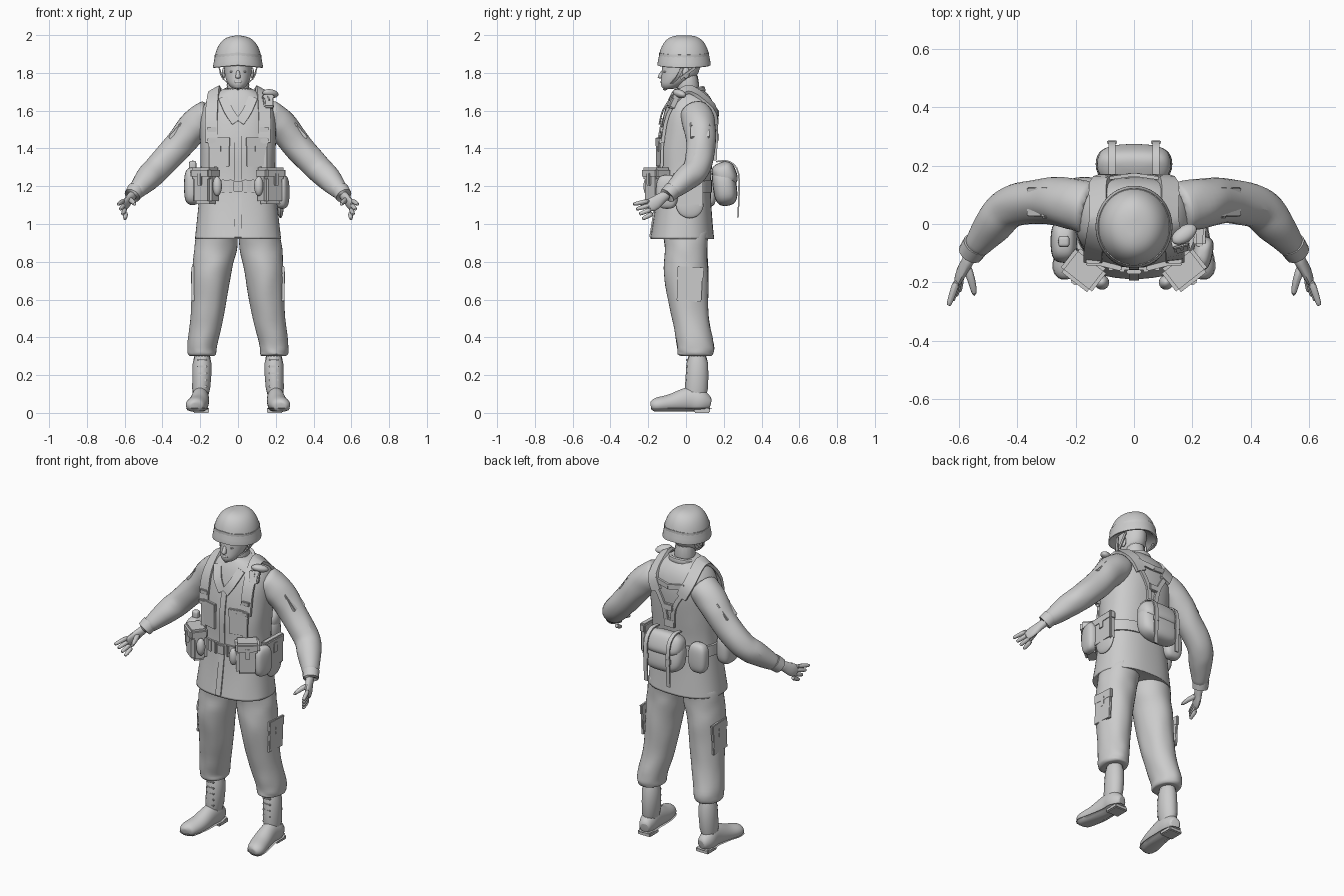
import bpy, bmesh, math, random
from mathutils import Vector, Euler

random.seed(4)
if "Cube" in bpy.data.objects:
    bpy.data.objects.remove(bpy.data.objects["Cube"])

grey = bpy.data.materials.new("plain grey")
grey.use_nodes = True
colour = (.6, .6, .6, 1)
grey.diffuse_color = colour
grey.node_tree.nodes["Principled BSDF"].inputs["Base Color"].default_value = colour
parts = []
ALONG_X, ALONG_Y, ALONG_Z = Vector((1, 0, 0)), Vector((0, 1, 0)), Vector((0, 0, 1))


def finish(name, bm, levels=0):
    bmesh.ops.recalc_face_normals(bm, faces=bm.faces)
    mesh = bpy.data.meshes.new(name)
    bm.to_mesh(mesh)
    bm.free()
    mesh.materials.append(grey)
    part = bpy.data.objects.new(name, mesh)
    bpy.context.collection.objects.link(part)
    if levels:
        smooth = part.modifiers.new("smooth", "SUBSURF")
        smooth.levels = smooth.render_levels = levels
    parts.append(part)
    return part


def place(part, loc, rot):
    part.location = loc
    part.rotation_euler = [math.radians(angle) for angle in rot]


def full(ring):
    """Complete a ring (x, y, z, radius) to (x, y, z, radius, radius)."""
    return tuple(ring) if len(ring) != 4 else (*ring, ring[-1])


def spline(keys, steps=3):
    """Resample key rings or points along a smooth curve."""
    keys = [full(key) for key in keys]
    padded = [keys[0], *keys, keys[-1]]
    result = []
    for before, start, end, after in zip(padded, padded[1:], padded[2:], padded[3:]):
        for step in range(steps):
            t = step / steps
            result.append(tuple(
                b + t * ((c - a) / 2 + t * (a - 2.5 * b + 2 * c - d / 2 + t * (1.5 * (b - c) + (d - a) / 2)))
                for a, b, c, d in zip(before, start, end, after)))
    return result + [keys[-1]]


def loft(name, rings, sides=16, power=2, across=None, jitter=0, levels=1, tilt=0, dip=0,
         floor=-9, ceiling=9, phase=0):
    """Skin level rings, or rings square to the path when across is given."""
    rings = [full(ring) for ring in rings]
    bm, loops = bmesh.new(), []
    for i, (x, y, z, rx, ry) in enumerate(rings):
        u, v, centre = ALONG_X, ALONG_Y, Vector((x, y, z))
        if across:
            ahead, behind = rings[min(i + 1, len(rings) - 1)], rings[max(i - 1, 0)]
            tangent = (Vector(ahead[:3]) - Vector(behind[:3])).normalized()
            u = (across - tangent * across.dot(tangent)).normalized()
            v = tangent.cross(u)
        loop = []
        for k in range(sides):
            angle = math.tau * k / sides + phase
            c, s = math.cos(angle), math.sin(angle)
            fold = 1 + random.uniform(-jitter, jitter)
            p = centre + u * math.copysign(abs(c) ** (2 / power), c) * rx * fold \
                + v * math.copysign(abs(s) ** (2 / power), s) * ry * fold
            p.z += tilt * (p.y - y) - dip * rx * abs(c)
            p.z = min(max(p.z, floor), ceiling)
            loop.append(bm.verts.new(p))
        loops.append(loop)
    for low, high in zip(loops, loops[1:]):
        for k in range(sides):
            n = (k + 1) % sides
            bm.faces.new((low[k], low[n], high[n], high[k]))
    bm.faces.new(loops[0])
    bm.faces.new(loops[-1])
    return finish(name, bm, levels)


def hoop(name, ring, height, grow=1, **options):
    x, y, z, rx, ry = full(ring)
    outline = ((-1, .9), (-1, 1), (1, 1), (1, .9))
    loft(name, [(x, y, z + side * height / 2, rx * grow * f, ry * grow * f) for side, f in outline],
         levels=0, **options)


def pillow(name, loc, size, rot=(0, 0, 0), power=2):
    """Rounded body; size holds its half extents."""
    rings = []
    for i in range(-5, 6):
        c, s = math.cos(i * .3), math.sin(i * .3)
        r = c ** (2 / power)
        rings.append((0, 0, math.copysign(abs(s) ** (2 / power), s) * size[2], size[0] * r, size[1] * r))
    place(loft(name, rings, power=power), loc, rot)


def box(name, loc, size, rot=(0, 0, 0)):
    bm = bmesh.new()
    bmesh.ops.create_cube(bm, size=1)
    bmesh.ops.scale(bm, vec=size, verts=bm.verts)
    bmesh.ops.bevel(bm, geom=bm.edges[:], offset=min(size) / 5, segments=2, affect='EDGES')
    place(finish(name, bm), loc, rot)


def pouch(name, loc, size, rot=(0, 0, 0)):
    """Box with a lid and a clip on its outer (-y) face."""
    width, depth, height = size
    turn = Euler([math.radians(angle) for angle in rot]).to_matrix()
    local = lambda y, z: Vector(loc) + turn @ Vector((0, y, z))
    box(name, loc, size, rot)
    box(name + "_lid", local(-depth * .05, height * .36), (width * 1.08, depth * 1.15, height * .32), rot)
    box(name + "_clip", local(-depth * .6, height * .2), (width / 5, depth / 5, height * .35), rot)


def strap(name, points, width, across=ALONG_X, thick=.012):
    points = spline(points) if len(points) > 2 else points
    loft(name, [(*p, width / 2, thick / 2) for p in points], sides=4, power=60,
         across=across, levels=0, phase=math.pi / 4)


# Jacket body with an open square hem
SQUARISH = 2.4
torso = spline([(0, -.02, .92, .23, .17), (0, -.01, 1.2, .2, .14), (0, 0, 1.4, .2, .15), (0, .02, 1.58, .2, .14),
                (0, .02, 1.67, .15, .11), (0, .01, 1.72, .07)])
hem = torso[0]
loft("jacket", [(0, hem[1], .93, .2, .14), hem, hem, *torso[1:]], sides=28, power=SQUARISH, jitter=.01)


def at(z):
    """Jacket ring at a height."""
    for low, high in zip(torso, torso[1:]):
        if low[2] <= z <= high[2]:
            f = (z - low[2]) / (high[2] - low[2])
            return [a + (b - a) * f for a, b in zip(low, high)]


FRONT, BACK = -1, 1


def on(x, z, side=FRONT, lift=.01):
    """Point on the jacket surface."""
    _, y, _, rx, ry = at(z)
    f = min(abs(x) / rx, .97)
    return (x, y + side * (ry * (1 - f ** SQUARISH) ** (1 / SQUARISH) + lift), z)


WAIST = 1.2
strap("front_placket", [on(0, z, lift=.002) for z in (.93, 1.1, WAIST, 1.4, 1.56)], .035, thick=.008)
hoop("belt", at(WAIST), .065, 1.06, sides=28, power=SQUARISH)
for x in (-.08, -.04, .04, .08):
    box("belt_loop", on(x, WAIST), (.016, .012, .07))
box("belt_buckle", on(0, WAIST, lift=.014), (.05, .014, .055))

# Neck, collar and head
loft("neck", [(0, .01, 1.64, .065), (0, .01, 1.83, .065)])
hoop("undershirt_collar", (0, .01, 1.68, .075), .04, tilt=.3)
loft("collar", [(0, .01, z, r) for z, r in ((1.65, .11), (1.71, .09), (1.71, .07), (1.67, .06))], tilt=.3)
loft("head", spline([(0, -.09, 1.715, .025, .03), (0, -.07, 1.74, .052, .065), (0, -.03, 1.8, .073, .1),
                     (0, -.02, 1.92, .07, .1)]), sides=20)
loft("nose", [(0, -.135, 1.77, .016), (0, -.135, 1.78, .014, .018), (0, -.12, 1.82, .008)], sides=10)
pillow("lips", (0, -.124, 1.752), (.025, .012, .009))
pillow("chin", (0, -.112, 1.73), (.026, .018, .014))

# Helmet with flared rim
dome = [(.13 * math.cos(a) ** .6, 1.84 + .16 * math.sin(a)) for a in (i * .19 for i in range(1, 9))]
loft("helmet", [(0, -.01, z, r, r * 1.07) for r, z in [(.1, 1.88), (.12, 1.84), (.137, 1.835), *dome]],
     sides=28, dip=.1)
hoop("helmet_band", (0, -.01, 1.9, .124, .133), .016, sides=28, dip=.1)

for s in (-1, 1):
    def flip(rings):
        return [(s * ring[0], *ring[1:]) for ring in rings]

    # Face sides
    pillow("eye", (s * .03, -.108, 1.806), (.015, .012, .006))
    pillow("ear", (s * .075, 0, 1.8), (.01, .02, .03))
    strap("chin_strap", flip([(.1, -.02, 1.83), (.08, -.05, 1.77), (0, -.115, 1.71)]), .016, ALONG_Y, .006)
    strap("rear_chin_strap", flip([(.1, .05, 1.83), (.08, -.03, 1.77)]), .014, ALONG_Y, .006)
    strap("lapel", [(s * .08, -.08, 1.67), on(s * .05, 1.6), on(s * .01, 1.54)], .05, thick=.008)

    # Sleeve, cuff and sleeve pocket
    arm = spline([(.14, .05, 1.58, .09), (.22, .07, 1.53, .09), (.3, .08, 1.43, .08), (.42, .06, 1.3, .075),
                  (.48, 0, 1.24, .068), (.55, -.09, 1.16, .042)])
    loft("sleeve", flip(arm), sides=14, across=ALONG_Y, jitter=.06)
    loft("cuff", flip([(.54, -.07, 1.18, .047), (.56, -.1, 1.15, .044), (.56, -.1, 1.15, .03)]),
         across=ALONG_Y, levels=0)
    pouch("sleeve_pocket", (s * .325, .075, 1.495), (.1, .02, .11), (-42, 0, s * 90))

    # Hand
    loft("palm", flip([(.55, -.09, 1.16, .028), (.57, -.13, 1.14, .02, .028), (.59, -.16, 1.11, .02, .04),
                       (.61, -.21, 1.09, .012, .038)]), sides=12, across=ALONG_X)
    for i in range(4):
        knuckle = Vector((.605, -.19, 1.124)) + i * Vector((-.004, .006, -.022))
        reach = Vector((.03, -.09, -.02)) + i * Vector((-.008, .01, -.004))
        loft("finger", flip([(*(knuckle + reach * f), .014 * (1 - f ** 4 * .4)) for f in (0, .5, .9, 1)]),
             sides=8, across=ALONG_X)
    loft("thumb", flip([(.58, -.13, 1.13, .02), (.555, -.19, 1.12, .015), (.545, -.25, 1.1, .01)]),
         sides=8, across=ALONG_X)

    # Trouser leg, bloused over the boot
    leg = spline([(.11, 0, .98, .11, .13), (.12, 0, .87, .115), (.14, 0, .74, .105, .12), (.16, .02, .52, .09, .1),
                  (.19, .05, .36, .08, .1), (.19, .05, .31, .075, .095), (.19, .055, .3, .06, .07)])
    loft("trouser_leg", flip(leg), sides=18, jitter=.045)
    pouch("thigh_pocket", (s * .238, .02, .68), (.13, .015, .18), (0, s * 3, s * 90))

    # Boot
    loft("boot_shaft", flip([(.19, .06, .33, .053, .06), (.19, .06, .2, .052, .06), (.2, .05, .05, .048, .07)]))
    foot = spline([(.19, .13, .05, .03), (.2, .08, .06, .048, .065), (.2, .02, .07, .048, .07),
                   (.21, -.08, .05, .055, .05), (.23, -.16, .04, .05, .04), (.23, -.185, .035, .02)])
    loft("boot_foot", flip(foot), across=ALONG_X, floor=.015)
    loft("boot_sole", flip([(x, y, z, rx * 1.02, ry) for x, y, z, rx, ry in foot]), across=ALONG_X,
         floor=.008, ceiling=.025, levels=0)
    box("boot_heel", (s * .195, .085, .0125), (.085, .085, .025))
    for i in range(5):
        box("boot_lace", (s * .19, .005, .28 - .035 * i), (.05, .012, .01))

    # Load-bearing straps; the pads lean with the shoulders
    x = s * .14
    strap("front_strap", [on(x, z) for z in (WAIST, 1.35, 1.46)], .03)
    strap("shoulder_pad", [on(x, 1.43), on(x, 1.58), (s * .13, -.04, 1.68), (s * .12, .03, 1.71),
                           on(s * .12, 1.62, BACK), on(x * .6, 1.54, BACK)],
          .065, Vector((1, 0, -s * .6)), .018)
    strap("back_strap", [on(x * .7, 1.57, BACK), on(x / 4, 1.46, BACK), on(x / 7, 1.34, BACK)], .026)
    strap("back_web", [on(x * .7, 1.6, BACK), on(0, 1.585, BACK)], .03, ALONG_Z)
    for z in (1.44, 1.5):
        box("strap_buckle", on(x, z, lift=.02), (.05, .016, .026))
    pouch("chest_pocket", on(s * .1, 1.38, lift=0), (.11, .015, .15), (0, 0, s * 14))

    # Belt pouches
    pouch("ammo_pouch", (s * .17, -.155, WAIST), (.125, .09, .19), (0, 0, s * 38))
    for k in (-1, 1):
        pillow("grenade_pocket", (s * .17 + k * .06, -.15 + s * k * .05, WAIST), (.026, .026, .052))
    strap("pack_strap", flip([(.075, .16, 1.33), (.075, .23, 1.33), (.075, .28, 1.26), (.075, .275, 1.035)]),
          .024, thick=.008)
    box("pack_buckle", (s * .075, .28, 1.19), (.034, .012, .03))

# Hip gear: canteens at the right, shovel cover at the left
pillow("side_canteen", (-.24, -.06, WAIST), (.047, .075, .1), power=3)
pillow("canteen_cap", (-.24, -.06, 1.31), (.02, .02, .025), power=4)
pillow("rear_canteen", (-.17, .12, 1.18), (.06, .042, .09), power=3)
pouch("shovel_cover", (.225, .01, 1.18), (.16, .035, .17), (0, 0, 88))
pillow("shovel_cover_tip", (.225, .02, 1.1), (.018, .075, .07))
pillow("side_pouch", (.235, -.1, 1.17), (.035, .06, .09), (0, 0, -12), power=3)

# Butt pack leaning away from the back
pillow("butt_pack", (0, .205, 1.2), (.135, .065, .105), (8, 0, 0), power=3)
pillow("butt_pack_lid", (0, .205, 1.26), (.13, .065, .07), (20, 0, 0), power=3)
box("pack_hanger", on(0, 1.36, BACK), (.07, .02, .05))
box("strap_joiner", on(0, 1.46, BACK), (.06, .02, .04))

# Pouch and torch on the left shoulder
pillow("shoulder_torch", (.172, -.035, 1.69), (.05, .03, .022), (-20, 10, 35))
pouch("shoulder_pouch", (.16, -.07, 1.645), (.055, .035, .07), (-25, 0, 15))

bpy.ops.object.select_all(action='DESELECT')
for part in parts:
    part.select_set(True)
bpy.context.view_layer.objects.active = parts[0]
bpy.ops.object.shade_smooth_by_angle(angle=math.radians(42))
